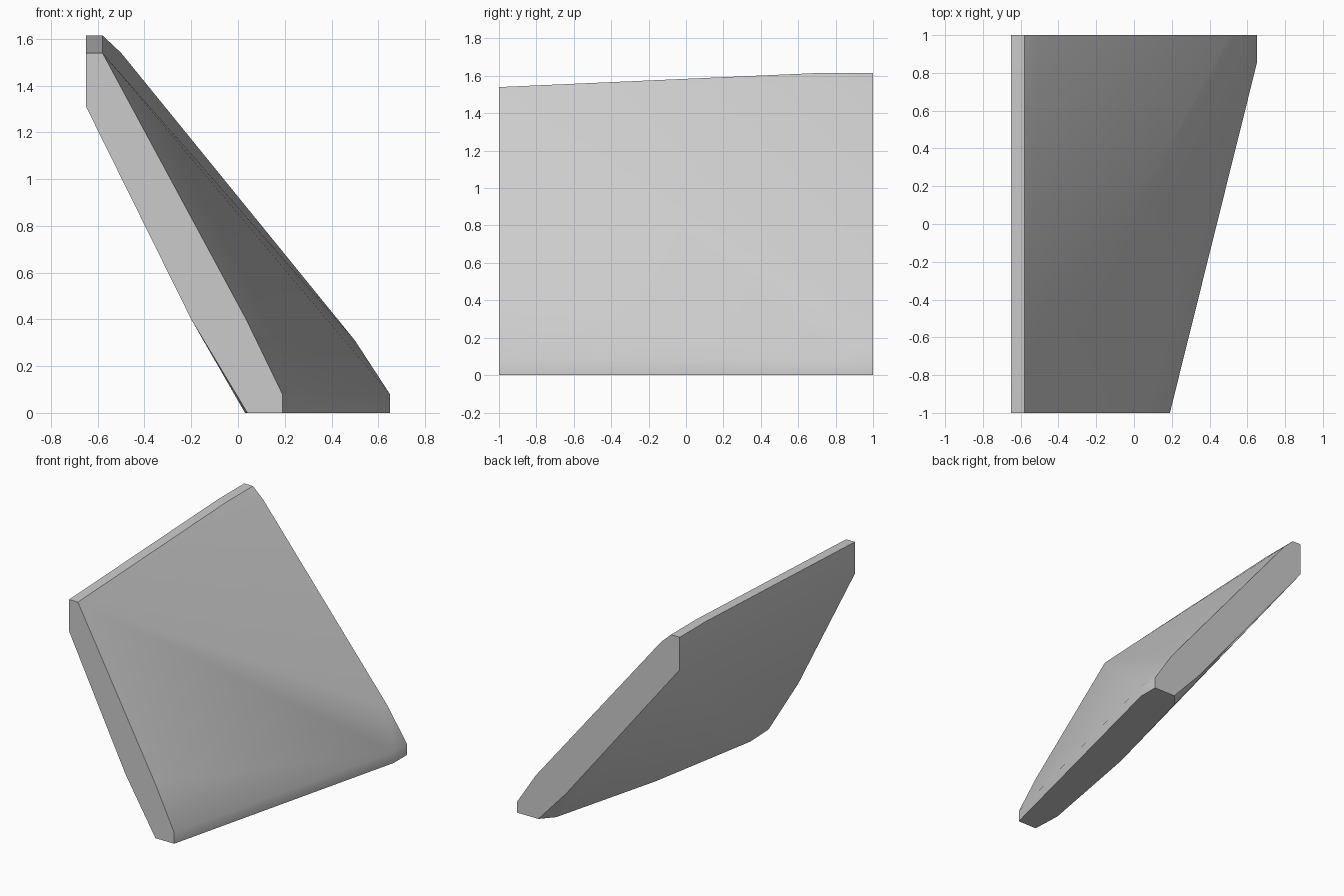
import bpy
import bmesh
import math

cube = bpy.data.objects.get("Cube")
if cube:
    bpy.data.objects.remove(cube, do_unlink=True)

# Plain light grey
grey = bpy.data.materials.new("light_grey")
grey.use_nodes = True
colour = (0.6, 0.6, 0.6, 1)
grey.diffuse_color = colour
grey.node_tree.nodes["Principled BSDF"].inputs["Base Color"].default_value = colour

# Leaning slab: end profiles as (x, z), running down the upper side and up the underside
front_profile = [(-.65, 1.54), (-.58, 1.54), (.035, .4), (.19, .08),
                 (.19, 0), (.04, 0), (-.2, .4), (-.65, 1.31)]
back_profile = [(-.65, 1.615), (-.58, 1.615), (-.5, 1.54), (.5, .31), (.65, .08),
                (.65, 0), (.48, 0), (.26, .24), (-.65, 1.38)]

# Points between the ends: ridge, lower outer corner and bulging bottom edge
between = [(-.65, .7, 1.615), (-.58, .7, 1.615),
           (.65, .85, .08), (.65, .85, 0),
           (.03, -.78, 0), (.185, .08, 0), (.4, .91, 0)]

points = [(x, -1, z) for x, z in front_profile]
points += [(x, 1, z) for x, z in back_profile]
points += between

# Wrap the profiles in one convex skin
bm = bmesh.new()
for p in points:
    bm.verts.new(p)
result = bmesh.ops.convex_hull(bm, input=bm.verts[:])
loose = [v for v in bm.verts if not v.link_faces]
bmesh.ops.delete(bm, geom=loose, context='VERTS')
bmesh.ops.dissolve_limit(bm, angle_limit=math.radians(0.5),
                         verts=bm.verts[:], edges=bm.edges[:])
bmesh.ops.recalc_face_normals(bm, faces=bm.faces[:])

mesh = bpy.data.meshes.new("leaning_slab")
bm.to_mesh(mesh)
bm.free()
mesh.materials.append(grey)
slab = bpy.data.objects.new("leaning_slab", mesh)
bpy.context.collection.objects.link(slab)

# Smooth the broad faces, keep the rims sharp
bpy.ops.object.select_all(action='DESELECT')
slab.select_set(True)
bpy.context.view_layer.objects.active = slab
bpy.ops.object.shade_smooth_by_angle(angle=math.radians(42))
